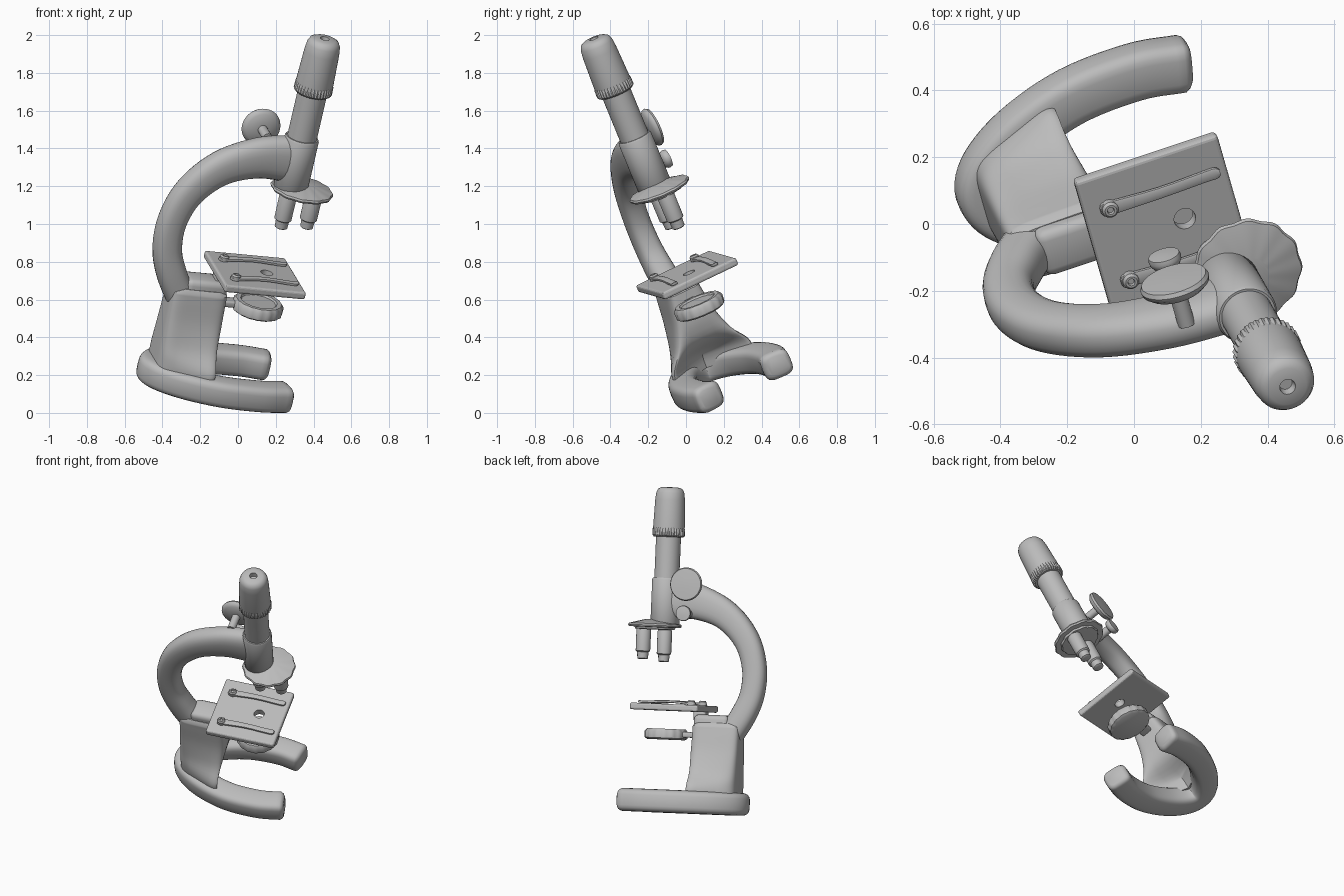
import bpy, bmesh, math
from mathutils import Vector, Matrix

if "Cube" in bpy.data.objects:
    bpy.data.objects.remove(bpy.data.objects["Cube"])

grey = bpy.data.materials.new("plain grey")
grey.use_nodes = True
grey.diffuse_color = (0.5, 0.5, 0.5, 1)
grey.node_tree.nodes["Principled BSDF"].inputs["Base Color"].default_value = (0.5, 0.5, 0.5, 1)

# Leaning frame of the instrument: forward, side and up axes
up = Vector((0.231, -0.411, 1)).normalized()
fwd = Vector((0.944, 0.315, -0.09))
fwd = (fwd - up * fwd.dot(up)).normalized()
side = up.cross(fwd)
TILT = Matrix((fwd, side, up)).transposed().to_4x4()
TILT.translation = side * 0.285
X, Y, Z = Vector((1, 0, 0)), Vector((0, 1, 0)), Vector((0, 0, 1))


def finish(name, bm, angle=40):
    """Turn a bmesh in the upright frame into a leaning, shaded object."""
    bmesh.ops.recalc_face_normals(bm, faces=bm.faces)
    bm.transform(TILT)
    mesh = bpy.data.meshes.new(name)
    bm.to_mesh(mesh)
    bm.free()
    mesh.materials.append(grey)
    ob = bpy.data.objects.new(name, mesh)
    bpy.context.collection.objects.link(ob)
    bpy.ops.object.select_all(action='DESELECT')
    ob.select_set(True)
    bpy.context.view_layer.objects.active = ob
    bpy.ops.object.shade_smooth_by_angle(angle=math.radians(angle))
    return ob


def loft(name, rings, angle=40):
    """Skin a list of equal rings and cap both ends."""
    bm = bmesh.new()
    loops = [[bm.verts.new(p) for p in ring] for ring in rings]
    n = len(loops[0])
    for a, b in zip(loops, loops[1:]):
        for i in range(n):
            j = (i + 1) % n
            bm.faces.new((a[i], a[j], b[j], b[i]))
    bm.faces.new(loops[0])
    bm.faces.new(loops[-1])
    return finish(name, bm, angle)


def ring(c, u, v, ru, rv, n=24, power=2.0):
    """Superellipse ring around c in the plane of u and v."""
    pts = []
    for i in range(n):
        t = math.tau * i / n
        cs, sn = math.cos(t), math.sin(t)
        pts.append(c + u * ru * math.copysign(abs(cs) ** (2 / power), cs)
                   + v * rv * math.copysign(abs(sn) ** (2 / power), sn))
    return pts


def lathe(name, c, axis, profile, n=40, teeth=0, depth=0.0, angle=40):
    """Revolve (radius, height) pairs about an axis; teeth ripple the rim."""
    u, v = (X, Y) if axis == Z else (Z, X)
    rings = []
    for r, h in profile:
        pts = []
        for i in range(n):
            t = math.tau * i / n
            rr = r * (1 - depth * (0.5 + 0.5 * math.cos(teeth * t)))
            pts.append(c + axis * h + (u * math.cos(t) + v * math.sin(t)) * rr)
        rings.append(pts)
    return loft(name, rings, angle)


def smooth_path(keys, steps=6):
    """Catmull-Rom samples through tuples of any length."""
    k = [Vector(p) for p in keys]
    k = [k[0] * 2 - k[1]] + k + [k[-1] * 2 - k[-2]]
    out = []
    for i in range(1, len(k) - 2):
        p0, p1, p2, p3 = k[i - 1:i + 3]
        for s in range(steps):
            t = s / steps
            out.append(0.5 * (2 * p1 + (p2 - p0) * t + (2 * p0 - 5 * p1 + 4 * p2 - p3) * t * t
                              + (3 * p1 - p0 - 3 * p2 + p3) * t ** 3))
    return out + [k[-2]]


def plate(name, lo, hi, bevel):
    """Bevelled box between two corners."""
    bm = bmesh.new()
    bmesh.ops.create_cube(bm, size=1)
    lo, hi = Vector(lo), Vector(hi)
    for v in bm.verts:
        v.co = Vector(((lo[i] + hi[i]) / 2 + v.co[i] * (hi[i] - lo[i]) for i in range(3)))
    bmesh.ops.bevel(bm, geom=bm.edges[:], offset=bevel, segments=3, affect='EDGES', profile=0.5)
    return finish(name, bm)


def shrink(points, factor, push):
    """Scale a ring about its middle and push it forward, to round an end."""
    c = sum(points, Vector()) / len(points)
    return [c + (q - c) * factor + X * push for q in points]


# Horseshoe base
half = [(0.262, 0.205), (0.12, 0.228), (-0.08, 0.218), (-0.26, 0.16), (-0.38, 0.08)]
track = smooth_path(half + [(-0.42, 0)] + [(x, -y) for x, y in reversed(half)])
rings = []
for i, p in enumerate(track):
    a, b = track[max(i - 1, 0)], track[min(i + 1, len(track) - 1)]
    tangent = Vector((b.x - a.x, b.y - a.y, 0)).normalized()
    rings.append(ring(Vector((p.x, p.y, 0.082)), tangent.cross(Z), Z, 0.08, 0.073, 24, 3.6))
tips = [[shrink(r, f, d) for f, d in ((0.7, 0.024), (0.9, 0.014))] for r in (rings[0], rings[-1])]
loft("horseshoe_base", tips[0] + rings + tips[1][::-1])

# Pillar flaring onto the base, narrow at the back, arched open at the lower front
rings = []
for h, w, taper, arch in smooth_path([(0.1, 0.255, 0.5, 0.2), (0.155, 0.262, 0.5, 0.19),
                                      (0.2, 0.245, 0.54, 0.16), (0.28, 0.178, 0.7, 0.04),
                                      (0.4, 0.128, 0.85, 0), (0.52, 0.105, 0.92, 0),
                                      (0.57, 0.098, 0.92, 0)], 4):
    pts = ring(Vector((-0.28, 0, h)), X, Y, 0.155, w, 64, 5.5)
    for q in pts:
        if q.x > -0.28:
            q.x -= max(arch, 0) * max(0, 1 - (q.y / w / 0.9) ** 2)
        q.y *= taper + (1 - taper) * (q.x + 0.435) / 0.31
    rings.append(pts)
rings.append([Vector((-0.28 + (q.x + 0.28) * 0.86, q.y * 0.82, 0.59)) for q in rings[-1]])
loft("pillar", rings)

# Shoulder and bracket that carry the stage
plate("stage_shoulder", (-0.36, -0.075, 0.5), (-0.13, 0.075, 0.64), 0.03)
plate("stage_bracket", (-0.2, -0.04, 0.6), (-0.12, 0.04, 0.665), 0.01)

# Curved arm: forward, height, thickness in plane, thickness sideways
arm = smooth_path([(0.07, 1.365, 0.13, 0.07), (-0.11, 1.35, 0.112, 0.07), (-0.3, 1.272, 0.094, 0.07),
                   (-0.44, 1.125, 0.083, 0.068), (-0.5, 0.95, 0.078, 0.067), (-0.493, 0.78, 0.077, 0.07),
                   (-0.437, 0.64, 0.08, 0.076), (-0.35, 0.5, 0.08, 0.078)])
rings = []
for i, p in enumerate(arm):
    a, b = arm[max(i - 1, 0)], arm[min(i + 1, len(arm) - 1)]
    tangent = Vector((b[0] - a[0], 0, b[1] - a[1])).normalized()
    rings.append(ring(Vector((p[0], 0, p[1])), tangent.cross(Y), Y, p[2], p[3], 24, 2.5))
loft("curved_arm", rings)

# Body tube, draw tube and eyepiece
axis = Vector((0.105, 0, 0))
lathe("body_tube", axis, Z, [(0.084, 1.19), (0.092, 1.2), (0.092, 1.485), (0.086, 1.495)])
lathe("draw_tube", axis, Z, [(0.079, 1.45), (0.079, 1.79)])
lathe("eyepiece_knurl", axis, Z, [(0.094, 1.755), (0.104, 1.765), (0.103, 1.805), (0.098, 1.815)],
      n=144, teeth=36, depth=0.05, angle=25)
lathe("eyepiece", axis, Z, [(0.098, 1.77), (0.1, 1.82), (0.094, 1.99), (0.089, 2.035), (0.078, 2.058),
                            (0.058, 2.068), (0.024, 2.07), (0.02, 2.04)])

# Scalloped turret with two objectives
turret = Vector((0.17, 0, 0))
lathe("turret_disc", turret, Z, [(0.09, 1.165), (0.125, 1.168), (0.13, 1.18), (0.165, 1.182), (0.17, 1.192),
                                 (0.165, 1.202), (0.06, 1.23)], n=96, teeth=12, depth=0.04)
for label, x, tip in (("rear", 0.103, 0.962), ("front", 0.243, 0.976)):
    lathe(label + "_objective", Vector((x, 0, tip)), Z,
          [(0.026, 0), (0.034, 0.005), (0.036, 0.045), (0.046, 0.052), (0.047, 0.19), (0.04, 0.21)], n=28)

# Stage with a central light hole
stage = plate("stage", (-0.205, -0.222, 0.655), (0.247, 0.227, 0.697), 0.012)
stage.data.shade_flat()
cutter = lathe("hole_cutter", Vector((0.083, 0, 0)), Z, [(0.033, 0.6), (0.033, 0.75)], n=28)
cutter.hide_render = True
cutter.hide_set(True)
cut = stage.modifiers.new("light_hole", 'BOOLEAN')
cut.object = cutter
cut.solver = 'EXACT'

# Pair of slide clips with screws
for label, y in (("left", 0.115), ("right", -0.13)):
    rings = []
    for x, h, w in smooth_path([(-0.155, 0.704, 0.008), (-0.145, 0.704, 0.022), (-0.11, 0.706, 0.022),
                                (0.03, 0.714, 0.018), (0.17, 0.706, 0.018), (0.21, 0.706, 0.018),
                                (0.222, 0.708, 0.008)], 3):
        rings.append(ring(Vector((x, y, h)), Y, Z, w, 0.008, 12, 4))
    loft(label + "_slide_clip", rings)
    lathe(label + "_clip_screw", Vector((-0.127, y, 0.685)), Z,
          [(0.025, 0), (0.025, 0.034), (0.018, 0.042), (0.011, 0.042), (0.009, 0.034)], n=20)

# Condenser disc on its bar below the stage
lathe("condenser_disc", Vector((0.07, -0.015, 0.472)), Z,
      [(0.12, 0), (0.136, 0.01), (0.138, 0.05), (0.124, 0.068), (0.1, 0.068), (0.094, 0.058)],
      n=80, teeth=16, depth=0.03)
plate("condenser_bar", (-0.2, -0.035, 0.49), (0.0, 0.035, 0.525), 0.01)

# Focus knobs on the left of the arm
knobs = (("coarse", Vector((-0.075, 0, 1.46)), 0.106, 0.125, 0.05),
         ("fine", Vector((-0.065, 0, 1.275)), 0.05, 0.13, 0.045))
for label, c, r, start, thick in knobs:
    lathe(label + "_focus_shaft", c, Y, [(0.026, 0.02), (0.026, start + 0.02)], n=20)
    lathe(label + "_focus_knob", c, Y,
          [(r * 0.3, start), (r * 0.8, start + thick * 0.2), (r * 0.97, start + thick * 0.5),
           (r, start + thick * 0.75), (r * 0.94, start + thick), (r * 0.3, start + thick + 0.004)], n=48)
